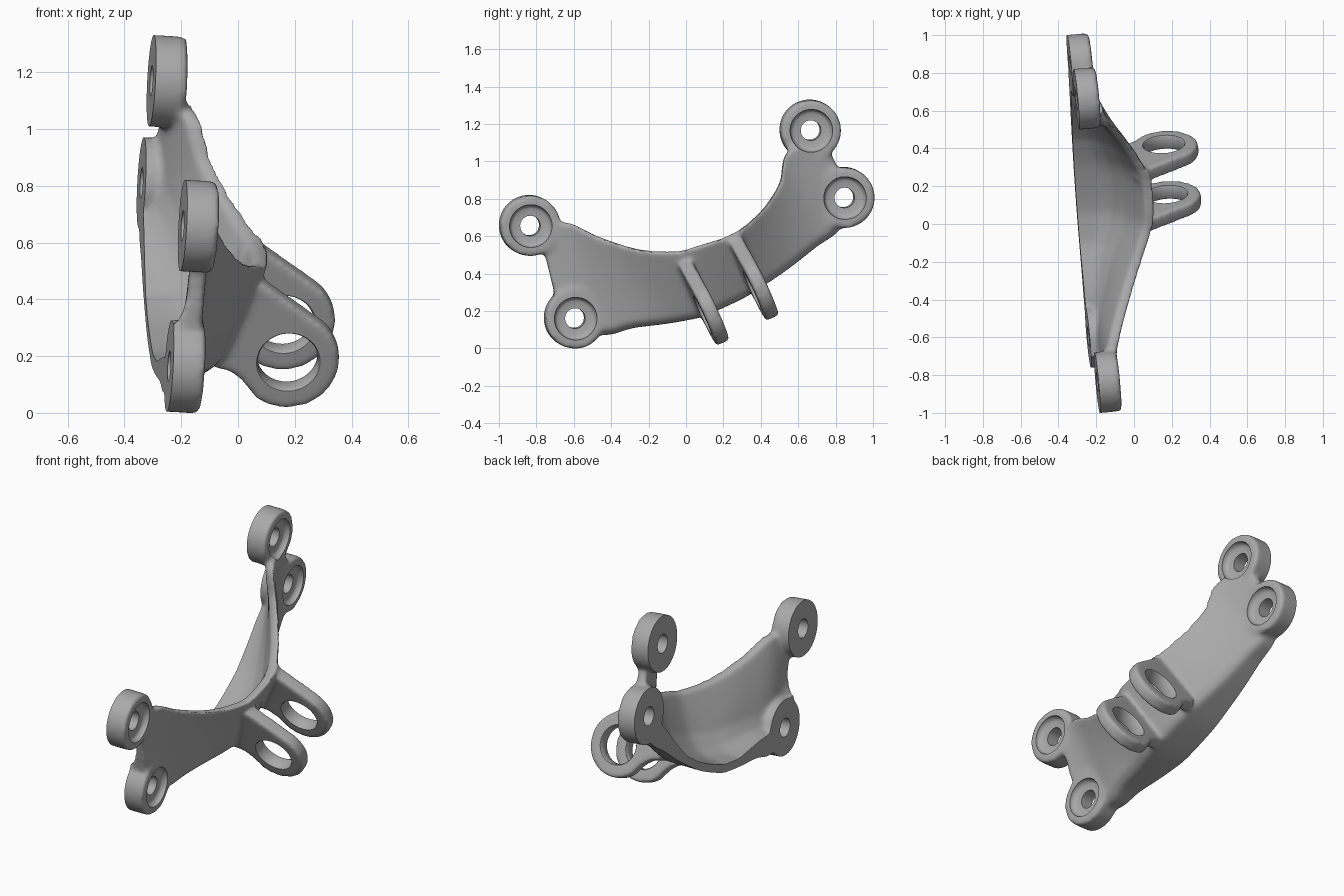
import bpy, bmesh, math
from mathutils import Vector, Matrix

cube = bpy.data.objects.get("Cube")
if cube:
    bpy.data.objects.remove(cube, do_unlink=True)

# Mounting plane: x as a function of y and z
NORMAL = Vector((1, 0.091, -0.052)).normalized()
DEEP = -0.04  # material below the plane, trimmed off later


def plane_point(y, z, h=0.0):
    return Vector((-0.306 - 0.091 * y + 0.052 * z + h, y, z))


def frame(origin, normal, up):
    """Matrix whose local z is normal and local y is close to up."""
    w = normal.normalized()
    u = up.cross(w).normalized()
    v = w.cross(u)
    m = Matrix((u, v, w)).transposed().to_4x4()
    m.translation = origin
    return m


def loft(bm, rings):
    """Skin a list of equal-length closed rings and cap both ends."""
    loops = [[bm.verts.new(p) for p in ring] for ring in rings]
    n = len(loops[0])
    for a, b in zip(loops, loops[1:]):
        for i in range(n):
            j = (i + 1) % n
            bm.faces.new((a[i], a[j], b[j], b[i]))
    bm.faces.new(loops[0][::-1])
    bm.faces.new(loops[-1])


def lathe(bm, matrix, profile, sides=64):
    """Stack of circles (radius, height) around local z."""
    rings = []
    for r, h in profile:
        rings.append([matrix @ Vector((r * math.cos(k * math.tau / sides),
                                       r * math.sin(k * math.tau / sides), h))
                      for k in range(sides)])
    loft(bm, rings)


def to_object(bm, name):
    bmesh.ops.recalc_face_normals(bm, faces=bm.faces)
    mesh = bpy.data.meshes.new(name)
    bm.to_mesh(mesh)
    bm.free()
    ob = bpy.data.objects.new(name, mesh)
    bpy.context.collection.objects.link(ob)
    return ob


def apply_modifier(ob, kind, **settings):
    mod = ob.modifiers.new(kind.title(), kind)
    for key, value in settings.items():
        setattr(mod, key, value)
    bpy.context.view_layer.objects.active = ob
    bpy.ops.object.modifier_apply(modifier=mod.name)


def catmull(p, t):
    a, b, c, d = p
    return [0.5 * (2 * q + (r - o) * t + (2 * o - 5 * q + 4 * r - s) * t * t
                   + (3 * q - o - 3 * r + s) * t ** 3)
            for o, q, r, s in zip(a, b, c, d)]


# Arched shell stations: lower y, z, upper y, z, upper height, lower height
stations = [
    (-.68, .20, -.78, .60, .10, .10),
    (-.46, .075, -.65, .675, .13, .10),
    (-.28, .11, -.46, .595, .20, .15),
    (-.12, .13, -.25, .53, .285, .19),
    (.00, .15, -.05, .52, .37, .23),
    (.10, .175, .05, .545, .395, .25),
    (.30, .265, .22, .60, .395, .25),
    (.43, .345, .325, .665, .35, .21),
    (.56, .435, .425, .765, .285, .17),
    (.70, .545, .50, .89, .22, .13),
    (.82, .635, .54, 1.05, .165, .10),
    (.89, .80, .73, 1.14, .10, .10),
]


def section(s):
    low, high = Vector(s[0:2]), Vector(s[2:4])
    top, bot = s[4:6]
    length = (high - low).length
    along = (high - low) / length
    lean = (top - bot) / length
    wall = .045 + max(0, .2 - bot) * .8  # foot widens towards the bosses
    pts = [(0, DEEP), (0, bot - .03), (.03, bot), (length, top),
           (length, top - .06), (wall + .105, bot - .06 + .15 * lean),
           (wall + .04, bot - .075 + .04 * lean),
           (wall + .01, max(bot - .12, .01)), (wall, DEEP)]
    return [plane_point(*(low + along * u), h) for u, h in pts]


body = bmesh.new()
padded = [stations[0]] + stations + [stations[-1]]
rings = []
for i in range(len(stations) - 1):
    rings += [section(catmull(padded[i:i + 4], k / 8)) for k in range(8)]
rings.append(section(stations[-1]))
loft(body, rings)

# Round mounting bosses
bosses = [(.66, 1.17), (.84, .81), (-.84, .66), (-.60, .165)]
boss_frames = [frame(plane_point(y, z), NORMAL, Vector((0, 0, 1))) for y, z in bosses]
for m in boss_frames:
    lathe(body, m, [(.162, DEEP), (.162, .115)])

# Pair of teardrop lugs
lug_up = Vector((0, -.42, .907))
lug_normal = lug_up.cross(NORMAL)
lug_frames = [frame(Vector(c), lug_normal, lug_up)
              for c in ((.175, .122, .195), (.16, .387, .328))]
outline = []
for k in range(25):
    a = math.radians(45 - k * 175 / 24)
    outline.append((.182 * math.cos(a), .182 * math.sin(a)))
outline += [(-.165, -.07), (-.215, -.03), (-.265, -.02), (-.15, .29), (-.085, .30)]
for m in lug_frames:
    side = math.copysign(1, m.to_3x3().col[0].x)  # rings point away from the plate
    loft(body, [[m @ Vector((side * a, b, h)) for a, b in outline] for h in (-.039, .039)])

# Fuse the parts and soften the joints
bracket = to_object(body, "bracket_body")
apply_modifier(bracket, 'REMESH', mode='VOXEL', voxel_size=.0095)
apply_modifier(bracket, 'SMOOTH', factor=.5, iterations=30)


def cut(name, bm):
    tool = to_object(bm, name)
    tool.hide_render = True
    apply_modifier(bracket, 'BOOLEAN', operation='DIFFERENCE', object=tool, solver='EXACT')
    bpy.data.objects.remove(tool, do_unlink=True)


# Flat mounting face
bm = bmesh.new()
bmesh.ops.create_cube(bm, size=1, matrix=frame(plane_point(0, .6) - NORMAL * .5, NORMAL, Vector((0, 0, 1)))
                      @ Matrix.Diagonal((4, 4, 1, 1)))
cut("mounting_face_cutter", bm)

# Counterbored bolt holes and plain lug holes
bm = bmesh.new()
for m in boss_frames:
    lathe(bm, m, [(.054, -.1), (.054, .082), (.092, .083), (.102, .088),
                  (.109, .097), (.114, .108), (.118, .2)])
for m in lug_frames:
    lathe(bm, m, [(.125, -.06), (.107, -.03), (.107, .03), (.125, .06)])
cut("hole_cutter", bm)

# Plain grey metal
grey = bpy.data.materials.new("grey_metal")
grey.use_nodes = True
colour = (.40, .40, .40, 1)
grey.diffuse_color = colour
grey.node_tree.nodes["Principled BSDF"].inputs["Base Color"].default_value = colour
bracket.data.materials.clear()
bracket.data.materials.append(grey)
for poly in bracket.data.polygons:
    poly.material_index = 0

bpy.ops.object.select_all(action='DESELECT')
bracket.select_set(True)
bpy.context.view_layer.objects.active = bracket
bpy.ops.object.shade_smooth_by_angle(angle=math.radians(35))
